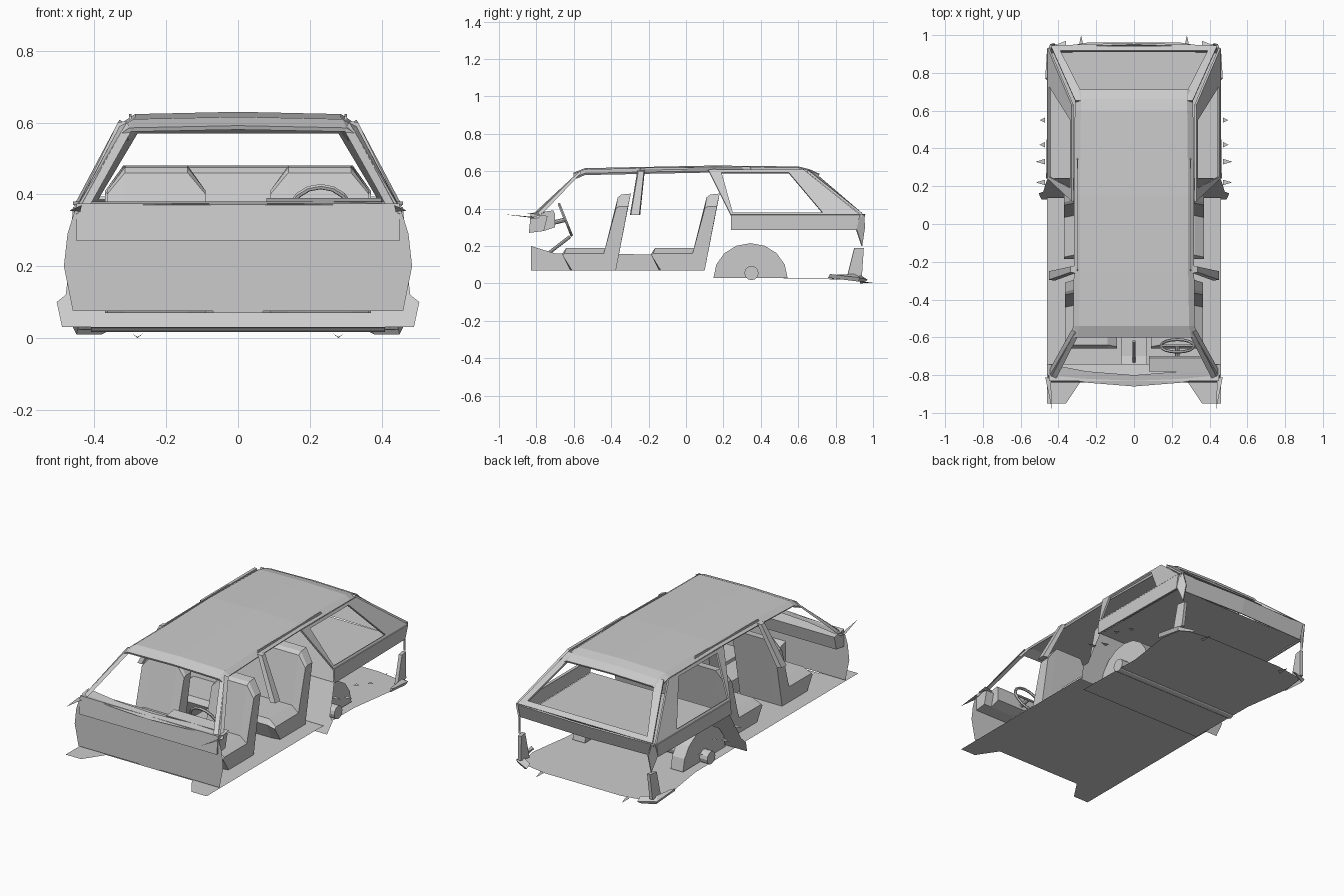
import bpy, math
from mathutils import Vector

if "Cube" in bpy.data.objects:
    bpy.data.objects.remove(bpy.data.objects["Cube"])


def mesh(name, verts, faces, mirror=False, thick=0):
    me = bpy.data.meshes.new(name)
    me.from_pydata(verts, [], faces)
    me.update()
    ob = bpy.data.objects.new(name, me)
    bpy.context.collection.objects.link(ob)
    if mirror:
        ob.modifiers.new("mirror", 'MIRROR')
    if thick:
        s = ob.modifiers.new("thickness", 'SOLIDIFY')
        s.thickness, s.offset = thick, 0
    return ob


def plate(name, pts, mirror=False, thick=0):
    return mesh(name, pts, [list(range(len(pts)))], mirror, thick)


def loft(name, rows, closed=True, mirror=False, thick=0):
    """Skin between rows of points; closed rows also get end caps."""
    n = len(rows[0])
    faces = []
    for r in range(len(rows) - 1):
        for i in range(n if closed else n - 1):
            j = (i + 1) % n
            faces.append((r * n + i, r * n + j, (r + 1) * n + j, (r + 1) * n + i))
    if closed and not thick:
        faces += [list(range(n))[::-1], list(range((len(rows) - 1) * n, len(rows) * n))]
    return mesh(name, [p for row in rows for p in row], faces, mirror, thick)


def extrude(name, profile, x0, x1, mirror=False):
    return loft(name, [[(x, y, z) for y, z in profile] for x in (x0, x1)], mirror=mirror)


def rod(name, a, b, r, sides=8):
    a, b = Vector(a), Vector(b)
    bpy.ops.mesh.primitive_cylinder_add(vertices=sides, radius=r, depth=(b - a).length, location=(a + b) / 2)
    ob = bpy.context.object
    ob.name = name
    ob.rotation_euler = (b - a).to_track_quat('Z', 'Y').to_euler()
    return ob


def side(y, z):
    """Point on the inward-leaning side glass surface."""
    return (0.455 - max(0, z - 0.36) * 0.53, y, z)


# Front floor with two forward tabs
plate("floor", [(-.46, .14, .07), (-.46, -.95, .07), (-.36, -.95, .07), (-.28, -.83, .07),
                (.28, -.83, .07), (.36, -.95, .07), (.46, -.95, .07), (.46, .14, .07)])

# Firewall and cowl
wall = [(.46, .075), (.485, .2), (.475, .29), (.45, .37)]
plate("firewall", [(x, -.83, z) for x, z in wall] + [(-x, -.83, z) for x, z in wall[::-1]])
loft("cowl", [[(x, y, .37), (x, y + .06, .38)] for x, y in
              [(-.46, -.8), (-.25, -.84), (0, -.86), (.25, -.84), (.46, -.8)]], closed=False)
plate("fender_shard", [(.44, -.82, .35), (.435, -.98, .37), (.47, -.81, .355)], True)

# Dashboard, instrument hood, tunnel, lever
extrude("dashboard", [(-.84, .27), (-.76, .28), (-.74, .36), (-.83, .375)], -.45, .45)
extrude("instrument_hood", [(-.76, .28), (-.7, .3), (-.7, .37), (-.71, .39), (-.78, .38)], .08, .4)
extrude("tunnel", [(-.83, .07), (.1, .07), (.1, .15), (-.2, .155), (-.7, .16), (-.83, .2)], -.07, .07)
rod("gear_lever", (0, -.73, .165), (0, -.62, .25), .009)

# Steering wheel
hub = Vector((.23, -.645, .34))
bpy.ops.mesh.primitive_torus_add(location=hub, major_segments=16, minor_segments=6, major_radius=.088,
                                 minor_radius=.008, rotation=(math.radians(-68), 0, 0))
wheel = bpy.context.object
wheel.name = "steering_wheel"
rod("steering_column", hub, (.23, -.73, .32), .012)
rod("wheel_spoke", hub + Vector((-.085, 0, 0)), hub + Vector((.085, 0, 0)), .007, 6)

# Seats: chamfered sides on a stepped profile
full = [(-.62, .07), (-.66, .16), (-.64, .19), (-.43, .19), (-.365, .46), (-.345, .475), (-.295, .48), (-.375, .07)]
low = [(-.61, .07), (-.66, .15), (-.65, .16), (-.44, .16), (-.375, .40), (-.36, .41), (-.31, .41), (-.375, .07)]


def seat(name, x0, x1, dy):
    rows = [(x0, low), (x0 + .05, full), (x1 - .05, full), (x1, low)]
    loft(name, [[(x, y + dy, z) for y, z in p] for x, p in rows])


seat("front_seat_right", .09, .365, 0)
seat("front_seat_left", -.365, -.09, 0)
seat("rear_bench", -.37, .37, .475)

# Roof: crowned panel with rolled edges
rows = []
for y, z, w in [(-.6, .58, .33), (-.54, .604, .32), (-.25, .61, .315), (.15, .618, .315),
                (.6, .613, .31), (.66, .598, .31), (.71, .575, .31)]:
    rows.append([(-w, y, z - .02), (-w + .03, y, z), (0, y, z + .006), (w - .03, y, z), (w, y, z - .02)])
loft("roof", rows, closed=False, thick=.012)
extrude("drip_rail", [(-.25, .605), (.35, .61), (.34, .624), (-.24, .618)], .297, .303, True)

# Windscreen and centre pillars
loft("windscreen_pillar", [[(.31, -.57, .6), (.295, -.59, .58), (.325, -.595, .575), (.33, -.56, .59)],
                           [(.445, -.8, .37), (.415, -.825, .365), (.45, -.835, .345), (.458, -.79, .35)]], mirror=True)
loft("centre_pillar", [[(.31, -.26, .605), (.335, -.255, .6), (.335, -.225, .6), (.31, -.22, .605)],
                       [(.42, -.3, .365), (.45, -.295, .365), (.45, -.25, .365), (.42, -.245, .365)]], mirror=True)

# Rear quarter window frames with lower strips
outer = [(.12, .605), (.63, .605), (.93, .365), (.24, .365)]
inner = [(.19, .59), (.55, .59), (.73, .377), (.25, .377)]
loft("quarter_frame", [[side(*p) for p in outer], [side(*p) for p in inner]], mirror=True, thick=.012)
loft("quarter_strip", [[(.455, .24, .365), (.455, .93, .365)], [(.46, .24, .285), (.45, .91, .285)]],
     closed=False, mirror=True, thick=.01)

# Tailgate frame, rear rail and luggage shelf
loft("tailgate_frame", [[(-.31, .65, .6), (.31, .65, .6), (.44, .94, .37), (-.44, .94, .37)],
                        [(-.28, .7, .575), (.28, .7, .575), (.39, .915, .39), (-.39, .915, .39)]], thick=.012)
loft("rear_rail", [[(-.45, .94, .37), (0, .955, .37), (.45, .94, .37)],
                   [(-.44, .91, .285), (0, .925, .285), (.44, .91, .285)]], closed=False, thick=.01)
plate("luggage_shelf", [(-.45, .24, .287), (.45, .24, .287), (.44, .91, .287), (-.44, .91, .287)])

# Sloped bulkhead behind the bench
half = [(.36, .03), (.49, .03), (.505, .1), (.48, .12), (.47, .2), (.455, .287)]
lean = [(x, .13 + (z - .03) * .46, z) for x, z in half]
plate("bulkhead", lean + [(-x, y, z) for x, y, z in lean[::-1]])

# Rear floor, wheel wells, axle
plate("rear_floor", [(-.41, .05, .03), (.41, .05, .03), (.41, .5, .025), (.45, .78, .025), (.43, .93, .022),
                     (.25, .96, .02), (-.25, .96, .02), (-.43, .93, .022), (-.45, .78, .025), (-.41, .5, .025)])
arch = [(.345 + .198 * math.cos(math.pi * i / 8), .03 + .185 * math.sin(math.pi * i / 8)) for i in range(9)]
extrude("wheel_well", arch, .28, .36, True)
rod("axle", (-.41, .35, .055), (.41, .35, .055), .038, 12)

# Torn bumper corners and body shards
loft("bumper_corner", [[(.38, .96, .01), (.36, .97, .02), (.36, .94, .04)],
                       [(.45, .92, .01), (.46, .93, .03), (.44, .9, .05)],
                       [(.46, .76, .03), (.47, .77, .05), (.45, .78, .045)]], mirror=True)
plate("corner_panel", [(.43, .86, .03), (.43, .94, .04), (.42, .95, .19), (.43, .9, .19)], True, .02)
plate("tail_shard", [(.45, .9, .36), (.44, .95, .37), (.42, .955, .3), (.43, .94, .2), (.45, .91, .29)], True, .01)
for i, (y, z, x) in enumerate([(.22, .21, .52), (.33, .17, .52), (.42, .21, .5), (.55, .17, .5)]):
    plate(f"side_shard_{i + 1}", [(.47, y - .015, z), (x, y, z), (.47, y + .015, z)], True)
plate("rear_hook", [(.265, .93, .012), (.28, 1.0, .003), (.295, .93, .012), (.28, .93, 0)], True)
